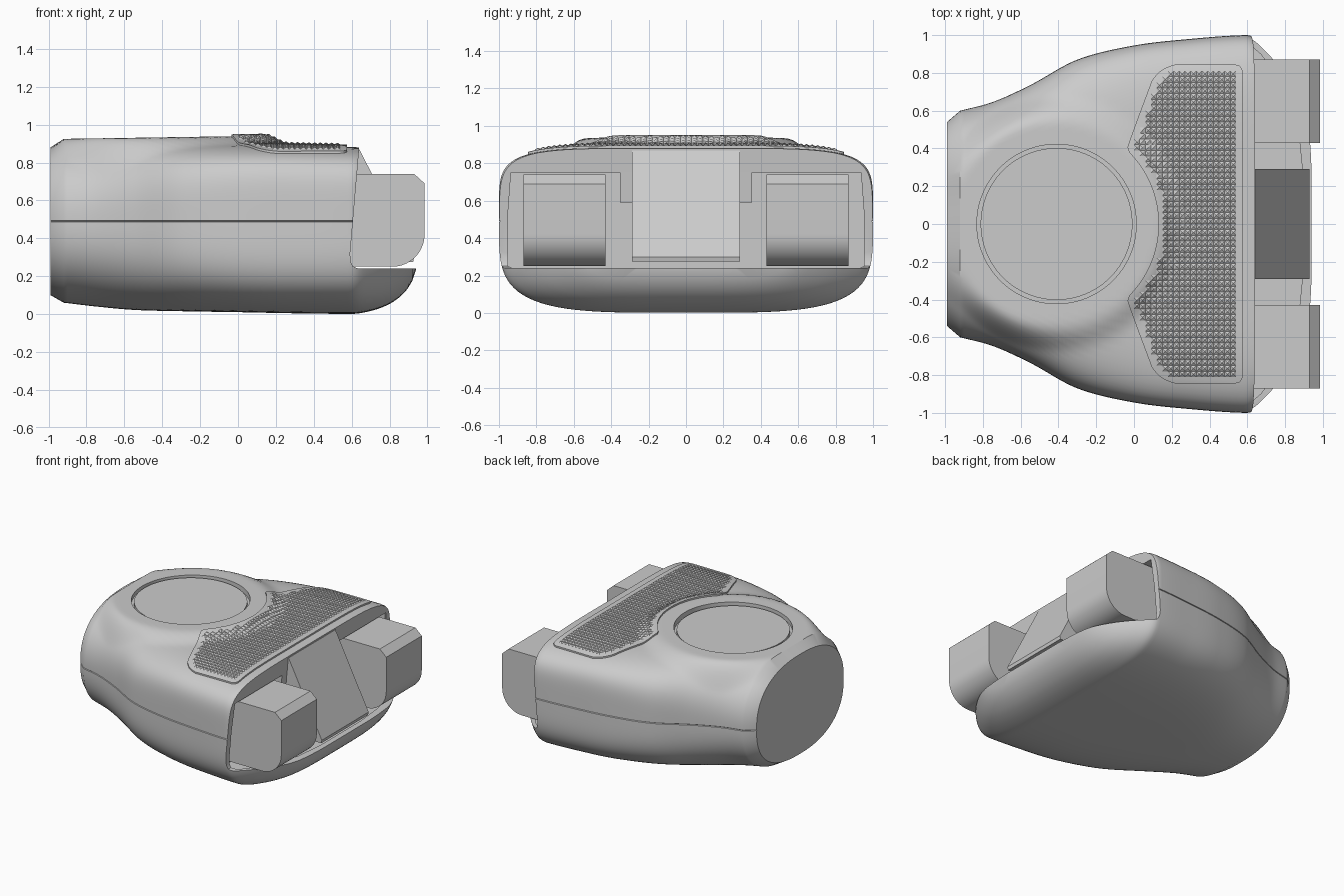
import bpy, bmesh, math
from mathutils import Vector
from mathutils.bvhtree import BVHTree

if "Cube" in bpy.data.objects:
    bpy.data.objects.remove(bpy.data.objects["Cube"])


def finish(name, bm, angle=30):
    bmesh.ops.recalc_face_normals(bm, faces=bm.faces)
    me = bpy.data.meshes.new(name)
    bm.to_mesh(me)
    bm.free()
    ob = bpy.data.objects.new(name, me)
    bpy.context.collection.objects.link(ob)
    smooth(ob, angle)
    return ob


def smooth(ob, angle=30):
    bpy.ops.object.select_all(action='DESELECT')
    ob.select_set(True)
    bpy.context.view_layer.objects.active = ob
    bpy.ops.object.shade_smooth_by_angle(angle=math.radians(angle))


def prism(name, pts, a, b, plane='XZ'):
    """Extrude a flat outline between a and b along the remaining axis."""
    bm = bmesh.new()
    put = (lambda p, t: (p[0], t, p[1])) if plane == 'XZ' else (lambda p, t: (p[0], p[1], t))
    lo = [bm.verts.new(put(p, a)) for p in pts]
    hi = [bm.verts.new(put(p, b)) for p in pts]
    bm.faces.new(lo)
    bm.faces.new(hi)
    for i in range(len(pts)):
        j = (i + 1) % len(pts)
        bm.faces.new((lo[i], lo[j], hi[j], hi[i]))
    return finish(name, bm)


def circle(cx, cy, r, n=96):
    return [(cx + r * math.cos(2 * math.pi * i / n), cy + r * math.sin(2 * math.pi * i / n)) for i in range(n)]


def sstep(t):
    t = max(0.0, min(1.0, t))
    return t * t * (3 - 2 * t)


def spline(keys, x, k):
    """Smooth interpolation of column k in a table sorted by column 0."""
    n = len(keys)
    i = max(j for j in range(n - 1) if keys[j][0] <= x or j == 0)
    p, q = keys[i], keys[i + 1]

    def slope(j):
        a, b = keys[max(j - 1, 0)], keys[min(j + 1, n - 1)]
        return (b[k] - a[k]) / (b[0] - a[0])
    h = q[0] - p[0]
    t = min(1, (x - p[0]) / h)
    return ((2*t**3 - 3*t*t + 1) * p[k] + (t**3 - 2*t*t + t) * h * slope(i)
            + (3*t*t - 2*t**3) * q[k] + (t**3 - t*t) * h * slope(i + 1))


# Body stations: x, half width, top z, bottom z
KEYS = [(-.92, .60, .925, .06), (-.75, .645, .925, .04), (-.55, .735, .92, .022),
        (-.3, .87, .905, .015), (0, .945, .895, .010), (.3, .98, .888, .004),
        (.6, 1.0, .882, .001), (.64, .985, .88, .004), (.70, .93, .88, .016),
        (.76, .865, .88, .035), (.82, .79, .88, .065), (.88, .70, .88, .115),
        (.92, .62, .88, .175), (.94, .52, .88, .235)]
MID, BX = .49, -.41
thetas = sorted([-90 + 2.25 * i for i in range(81)] + [-.5, .5])


def section(x, w, zt, zb, raised=True):
    s = sstep((x + .95) / 1.2)
    half = []
    for th in thetas:
        c, d = max(0, math.cos(math.radians(th))), math.sin(math.radians(th))
        n = 2.4 + s * (3.1 if d > 0 else 1.6)
        r = (c ** n + abs(d) ** n) ** (-1 / n)
        y = w * r * c * (.992 if th == 0 else 1)          # parting line groove
        z = MID + r * d * ((zt - MID) if d > 0 else (MID - zb))
        if raised and d > .3:                             # raised pad round the button
            t = sstep((.68 - math.hypot(x - BX, y)) / .15)
            z += (.925 + .014 * (x + .92) / .9 - z) * t
        half.append((x, y, z))
    return half + [(x, -y, z) for x, y, z in half[-2:0:-1]]


# Body shell
rows = [section(-.99, .54, .88, .10, False)]
rows += [section(x, *[spline(KEYS, x, k) for k in (1, 2, 3)])
         for x in [-.92 + 1.86 * i / 93 for i in range(94)]]
bm = bmesh.new()
rings = [[bm.verts.new(p) for p in r] for r in rows]
for a, b in zip(rings, rings[1:]):
    for i in range(len(a)):
        j = (i + 1) % len(a)
        bm.faces.new((a[i], a[j], b[j], b[i]))
bm.faces.new(rings[0])
bm.faces.new(rings[-1])
bmesh.ops.recalc_face_normals(bm, faces=bm.faces)
tree = BVHTree.FromBMesh(bm)
body = finish('body_shell', bm)

# Cutters: open end, cavity with tray recess, button recess
end_cut = prism('cutter_open_end', [(.668, 1.2), (.64, .88), (.592, .32), (.594, .28), (.606, .252),
                                    (.635, .24), (1.3, .24), (1.3, 1.2)], -1.3, 1.3)
side = [(.5, .952), (.61, .952), (.67, .90), (.74, .81), (.82, .67), (.87, .5), (.895, .25)]
cavity = prism('cutter_cavity', side + [(x, -y) for x, y in side[::-1]], .215, .752, 'XY')
recess = prism('cutter_button', circle(BX, 0, .422), .895, 1.2, 'XY')
for cut in (end_cut, cavity, recess):
    bpy.context.view_layer.objects.active = body
    m = body.modifiers.new('cut', 'BOOLEAN')
    m.object, m.operation, m.solver = cut, 'DIFFERENCE', 'EXACT'
    bpy.ops.object.modifier_apply(modifier='cut')
    bpy.data.objects.remove(cut)
smooth(body)

# Round button
prism('button', circle(BX, 0, .402), .88, .918, 'XY')


def drape(x, y, lift):
    hit = tree.ray_cast(Vector((x, y, 2)), Vector((0, 0, -1)))[0]
    return (x, y, (hit.z if hit else .88) + lift)


# Grip pad outline as left and right limits for each y
EDGE = [(.40, -.036), (.45, -.02), (.6, .035), (.76, .095), (.8, .125), (.83, .17), (.845, .22)]


def left(y):
    y = abs(y)
    if y <= .40:
        return max(BX + math.sqrt(.54 ** 2 - y * y), -.036)
    for (a, p), (b, q) in zip(EDGE, EDGE[1:]):
        if y <= b:
            return p + (q - p) * (y - a) / (b - a)
    return EDGE[-1][1]


def right(y):
    e = max(0, abs(y) - .805) / .04
    return .575 - .04 * (1 - math.sqrt(max(0, 1 - e * e)))


# Grip pad
bm = bmesh.new()
ys = [-.845, -.838, -.825] + [-.81 + 1.62 * i / 60 for i in range(61)] + [.825, .838, .845]
grid = []
for y in ys:
    l, r = left(y), right(y)
    grid.append([bm.verts.new(drape(l + (r - l) * i / 24, y, .012)) for i in range(25)])
for a, b in zip(grid, grid[1:]):
    for i in range(24):
        bm.faces.new((a[i], a[i + 1], b[i + 1], b[i]))
rim = [e for e in bm.edges if e.is_boundary]
skirt = bmesh.ops.extrude_edge_only(bm, edges=rim)['geom']
for v in skirt:
    if isinstance(v, bmesh.types.BMVert):
        v.co.z -= .03
finish('grip_pad', bm)

# Small pyramids on the grip pad
bm = bmesh.new()
P = .03
for i in range(-2, 20):
    for j in range(-27, 27):
        x, y = i * P, j * P
        box = [(x, y), (x + P, y), (x + P, y + P), (x, y + P)]
        if all(left(v) + .018 < u < right(v) - .005 for u, v in box):
            base = [bm.verts.new(drape(u, v, .0125)) for u, v in box]
            tip = bm.verts.new(drape(x + P / 2, y + P / 2, .021))
            for k in range(4):
                bm.faces.new((base[k], base[(k + 1) % 4], tip))
finish('grip_texture', bm, 10)

# Sloped centre tongue
prism('centre_tongue', [(.5, .868), (.642, .868), (.93, .30), (.925, .275), (.5, .275)], -.29, .29)

# Pair of end blocks and the ribs beside the tongue
arc = [(.815 + .17 * math.cos(math.radians(a)), .42 - .17 * math.sin(math.radians(a))) for a in range(0, 91, 9)]
for s, tag in ((1, 'left'), (-1, 'right')):
    prism('end_block_' + tag, [(.49, .74), (.93, .74), (.985, .69)] + arc + [(.49, .25)], .43 * s, .87 * s)
    prism('tongue_rib_' + tag, [(.49, .80), (.632, .80), (.615, .59), (.49, .59)], .285 * s, .352 * s)
